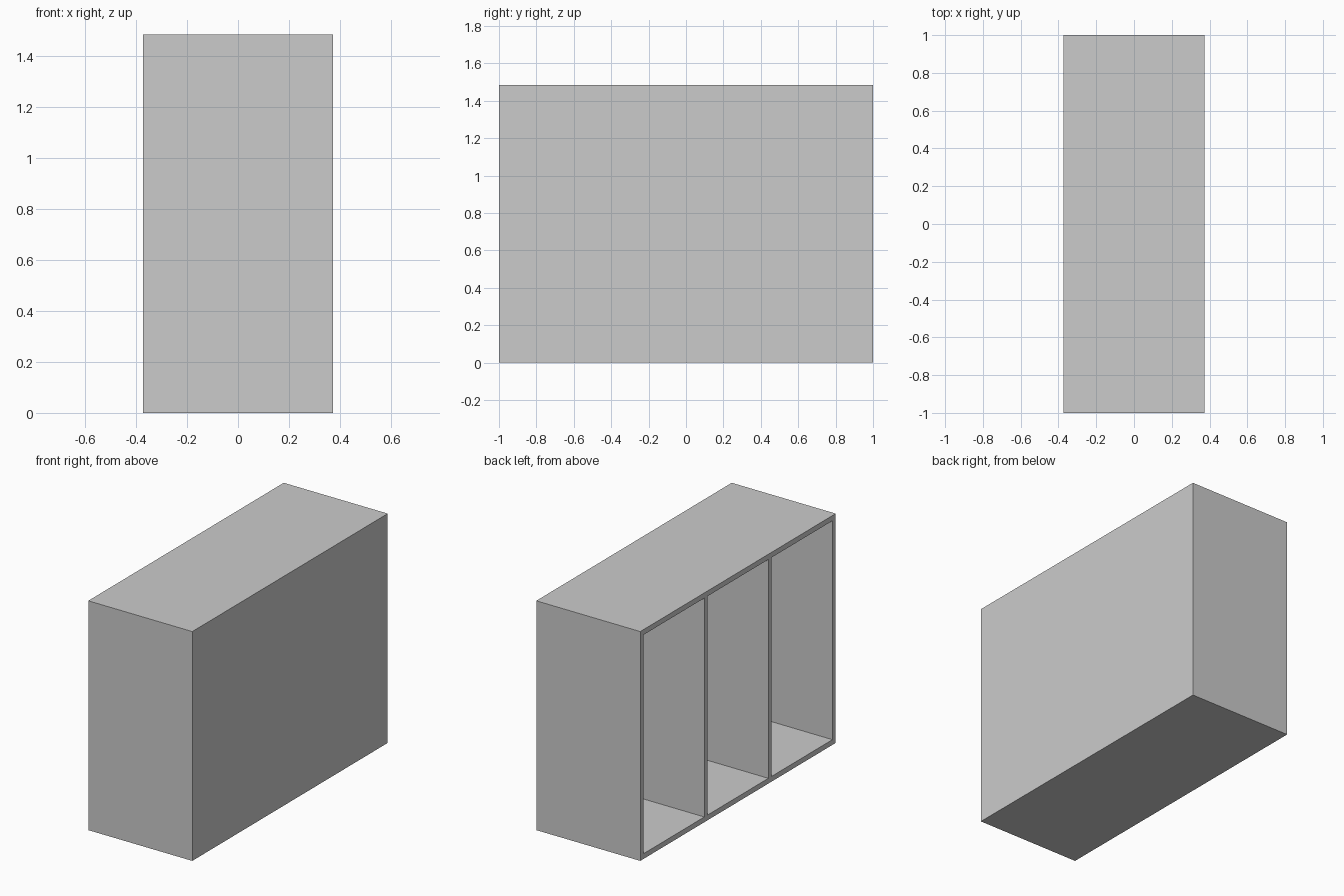
import bpy

if "Cube" in bpy.data.objects:
    bpy.data.objects.remove(bpy.data.objects["Cube"])

W, D, H = 0.745, 2.0, 1.485   # overall x, y, z
T = 0.034                     # board thickness
BAYS = 3


def box(name, lo, hi):
    centre = [(a + b) / 2 for a, b in zip(lo, hi)]
    bpy.ops.mesh.primitive_cube_add(size=1, location=centre)
    ob = bpy.context.object
    ob.name = name
    ob.scale = [b - a for a, b in zip(lo, hi)]
    bpy.ops.object.transform_apply(location=True, rotation=False, scale=True)
    return ob


# Cabinet body: closed on +x, open on -x
cabinet = box("cabinet", (-W / 2, -D / 2, 0), (W / 2, D / 2, H))

# Three equal compartments hollowed out, leaving walls, dividers and a back panel
bay = (D - T * (BAYS + 1)) / BAYS
for i in range(BAYS):
    y = -D / 2 + T + i * (bay + T)
    cutter = box("compartment_cutter", (-W / 2 - 0.1, y, T), (W / 2 - T, y + bay, H - T))
    cutter.hide_render = True
    mod = cabinet.modifiers.new("compartment", 'BOOLEAN')
    mod.operation = 'DIFFERENCE'
    mod.solver = 'EXACT'
    mod.object = cutter
    bpy.context.view_layer.objects.active = cabinet
    bpy.ops.object.modifier_apply(modifier=mod.name)
    bpy.data.objects.remove(cutter)
